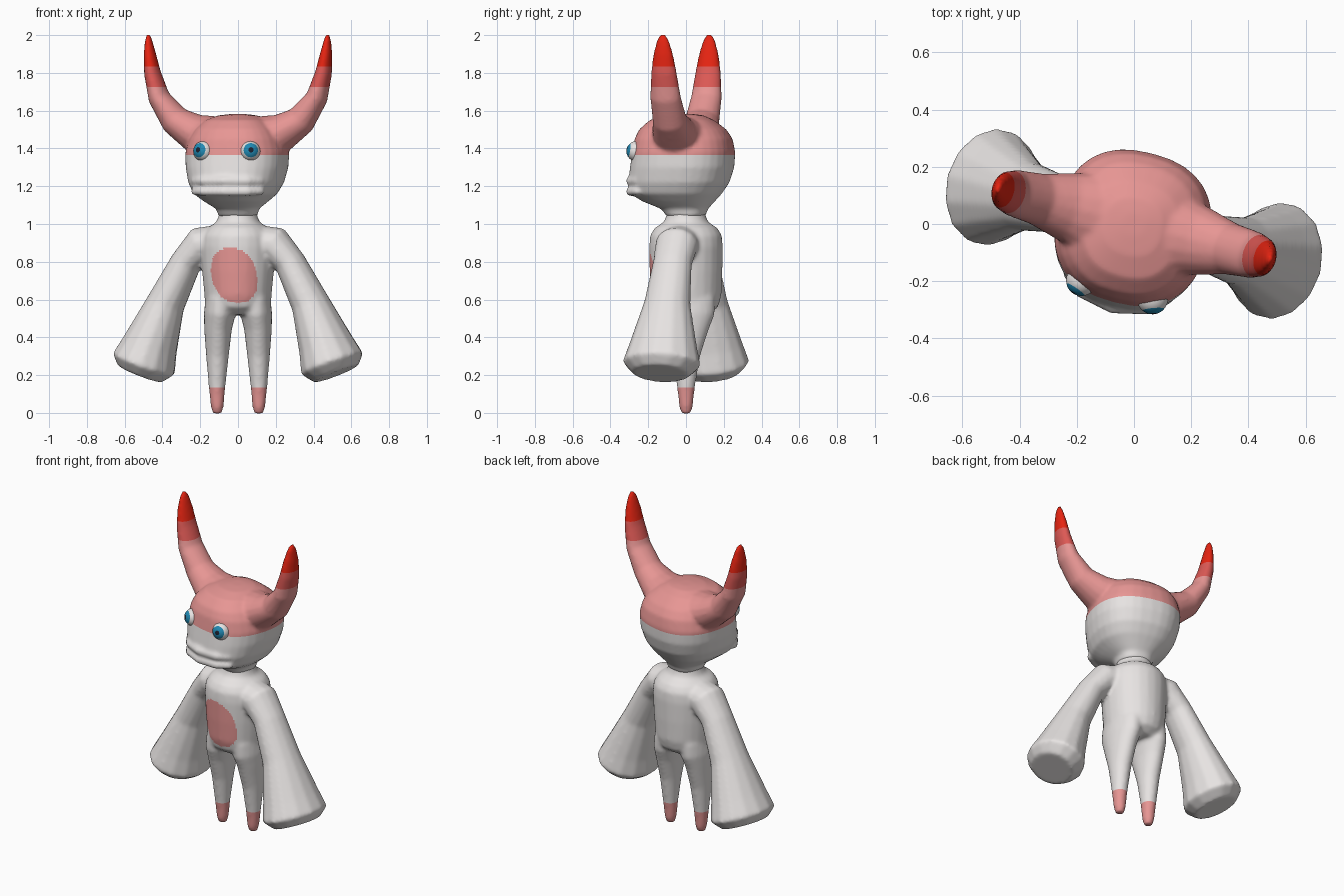
import bpy, bmesh, math
from mathutils import Matrix, Vector

if "Cube" in bpy.data.objects:
    bpy.data.objects.remove(bpy.data.objects["Cube"])

TURN = Matrix.Rotation(math.radians(-14.5), 4, 'Z')   # upper body looks to one side
MIRROR = Matrix.Scale(-1, 4, (1, 0, 0))
ONE = Matrix.Identity(4)


def mat(name, rgb):
    m = bpy.data.materials.new(name)
    m.diffuse_color = (*rgb, 1)
    m.use_nodes = True
    m.node_tree.nodes["Principled BSDF"].inputs["Base Color"].default_value = m.diffuse_color
    return m


WHITE = mat("off_white", (0.84, 0.81, 0.80))
PINK = mat("pink", (0.84, 0.32, 0.31))
ROSE = mat("rose", (0.72, 0.10, 0.09))
RED = mat("red", (0.80, 0.018, 0.006))
BLUE = mat("blue", (0.015, 0.25, 0.45))
BLACK = mat("black", (0.01, 0.015, 0.03))


def tube(bm, pts, m=ONE, n=24, power=2.0):
    """Loft along a path in the xz plane; pts = (x, z, half width, half depth, y offset)."""
    rings = []
    for i, p in enumerate(pts):
        a, b = pts[max(i - 1, 0)], pts[min(i + 1, len(pts) - 1)]
        t = Vector((b[0] - a[0], 0, b[1] - a[1])).normalized()
        u = Vector((t.z, 0, -t.x))
        off = p[4] if len(p) > 4 else 0
        ring = []
        for k in range(n):
            c, s = math.cos(2 * math.pi * k / n), math.sin(2 * math.pi * k / n)
            c = math.copysign(abs(c) ** (2 / power), c)
            s = math.copysign(abs(s) ** (2 / power), s)
            co = Vector((p[0], off, p[1])) + u * p[2] * c + Vector((0, p[3] * s, 0))
            ring.append(bm.verts.new(m @ co))
        rings.append(ring)
    faces = [bm.faces.new(rings[0]), bm.faces.new(rings[-1][::-1])]
    for r, q in zip(rings, rings[1:]):
        for k in range(n):
            faces.append(bm.faces.new((r[k], q[k], q[(k + 1) % n], r[(k + 1) % n])))
    bmesh.ops.recalc_face_normals(bm, faces=faces)


def fuse(name, bm, cuts, mats, rule, smooth):
    """Melt overlapping parts into one skin, cut colour borders and colour by rule."""
    me = bpy.data.meshes.new(name)
    bm.to_mesh(me)
    bm.free()
    ob = bpy.data.objects.new(name, me)
    bpy.context.collection.objects.link(ob)
    r = ob.modifiers.new("fuse", 'REMESH')
    r.mode = 'VOXEL'
    r.voxel_size = 0.011
    s = ob.modifiers.new("soften", 'SMOOTH')
    s.factor, s.iterations = 0.5, smooth
    dg = bpy.context.evaluated_depsgraph_get()
    skin = bpy.data.meshes.new_from_object(ob.evaluated_get(dg))
    ob.modifiers.clear()
    ob.data = skin
    skin.materials.clear()
    for m in mats:
        skin.materials.append(m)
    bm = bmesh.new()
    bm.from_mesh(skin)
    for z in cuts:
        bmesh.ops.bisect_plane(bm, geom=bm.verts[:] + bm.edges[:] + bm.faces[:],
                               plane_co=(0, 0, z), plane_no=(0, 0, 1))
    for f in bm.faces:
        f.smooth = True
        f.material_index = rule(f.calc_center_median())
    bm.to_mesh(skin)
    bm.free()


# Body: torso with neck, legs and flared arms
bm = bmesh.new()
tube(bm, [(0, .52, .13, .12), (0, .56, .172, .17), (0, .62, .178, .187), (0, .75, .19, .193),
          (0, .88, .198, .195), (0, .94, .19, .19), (0, .98, .16, .165), (0, 1.01, .115, .118),
          (0, 1.05, .1, .102), (0, 1.12, .1, .1)])
leg = [(.11, -.004, .024, .024), (.11, .03, .034, .036), (.111, .135, .044, .047),
       (.109, .3, .06, .075), (.106, .44, .073, .12), (.098, .52, .083, .152),
       (.092, .6, .08, .155), (.085, .66, .07, .14)]
arm = [(.08, .91, .09, .11), (.2, .89, .1, .115), (.285, .795, .083, .105),
       (.395, .58, .102, .125), (.48, .36, .147, .182), (.515, .26, .173, .21),
       (.537, .207, .125, .15)]
for side in (ONE, MIRROR):
    tube(bm, leg, side)
    tube(bm, arm, TURN @ side, n=14)


def body_colour(c):
    if c.z < .135:
        return 1
    dz = c.z - .728
    dx = c.x + .02 + .14 * dz
    belly = c.y < -.03 and abs(dx / .12) ** 2.3 + abs(dz / .145) ** 2.3 < 1
    return 1 if belly else 0


fuse("body", bm, [.135], [WHITE, PINK], body_colour, 9)

# Head: skull, lips and curved horns
bm = bmesh.new()
skull = [(1.04, .1, .1, .1), (1.08, .11, .13, .115), (1.12, .165, .23, .15),
         (1.16, .215, .295, .185), (1.22, .247, .303, .225), (1.30, .266, .292, .25),
         (1.38, .27, .28, .255), (1.45, .25, .268, .242), (1.50, .22, .245, .21),
         (1.55, .165, .19, .145), (1.575, .10, .11, .09), (1.582, .04, .04, .04)]
tube(bm, [(0, z, w, (f + b) / 2, (b - f) / 2) for z, w, f, b in skull], TURN, n=32, power=2.4)
horn = [(.1, 1.455, .115, .16), (.24, 1.482, .102, .122), (.345, 1.55, .08, .092),
        (.432, 1.67, .057, .083), (.468, 1.80, .043, .07), (.482, 1.90, .031, .054),
        (.489, 1.97, .019, .034), (.49, 2.004, .009, .015)]
for side in (ONE, MIRROR):
    tube(bm, horn, TURN @ side, n=16)
lip = [(-.195, .2, .012, .012), (-.18, .218, .024, .02), (-.12, .272, .026, .024),
       (0, .298, .026, .025), (.12, .272, .026, .024), (.18, .218, .024, .02),
       (.195, .2, .012, .012)]
for z in (1.228, 1.172):
    tube(bm, lip, TURN @ Matrix.Translation((0, 0, z)) @ Matrix.Rotation(math.pi / 2, 4, 'X'), n=12)


def head_colour(c):
    return sum(c.z > z for z in (1.365, 1.725, 1.835))


fuse("head", bm, [1.365, 1.725, 1.835], [WHITE, PINK, ROSE, RED], head_colour, 5)

# Eyes: balls with the pole along the gaze, coloured by angle from it
for side, name in ((1, "right_eye"), (-1, "left_eye")):
    bm = bmesh.new()
    bmesh.ops.create_uvsphere(bm, u_segments=24, v_segments=24, radius=.054)
    for f in bm.faces:
        f.smooth = True
        angle = math.degrees(f.calc_center_median().angle(Vector((0, 0, 1))))
        f.material_index = 2 if angle < 15 else 1 if angle < 45 else 0
    gaze = Vector((.33 * side, -.93, .15)).to_track_quat('Z', 'Y').to_matrix().to_4x4()
    me = bpy.data.meshes.new(name)
    for m in (WHITE, BLUE, BLACK):
        me.materials.append(m)
    bm.transform(TURN @ Matrix.Translation((.128 * side, -.237, 1.385)) @ gaze)
    bm.to_mesh(me)
    bm.free()
    bpy.context.collection.objects.link(bpy.data.objects.new(name, me))
